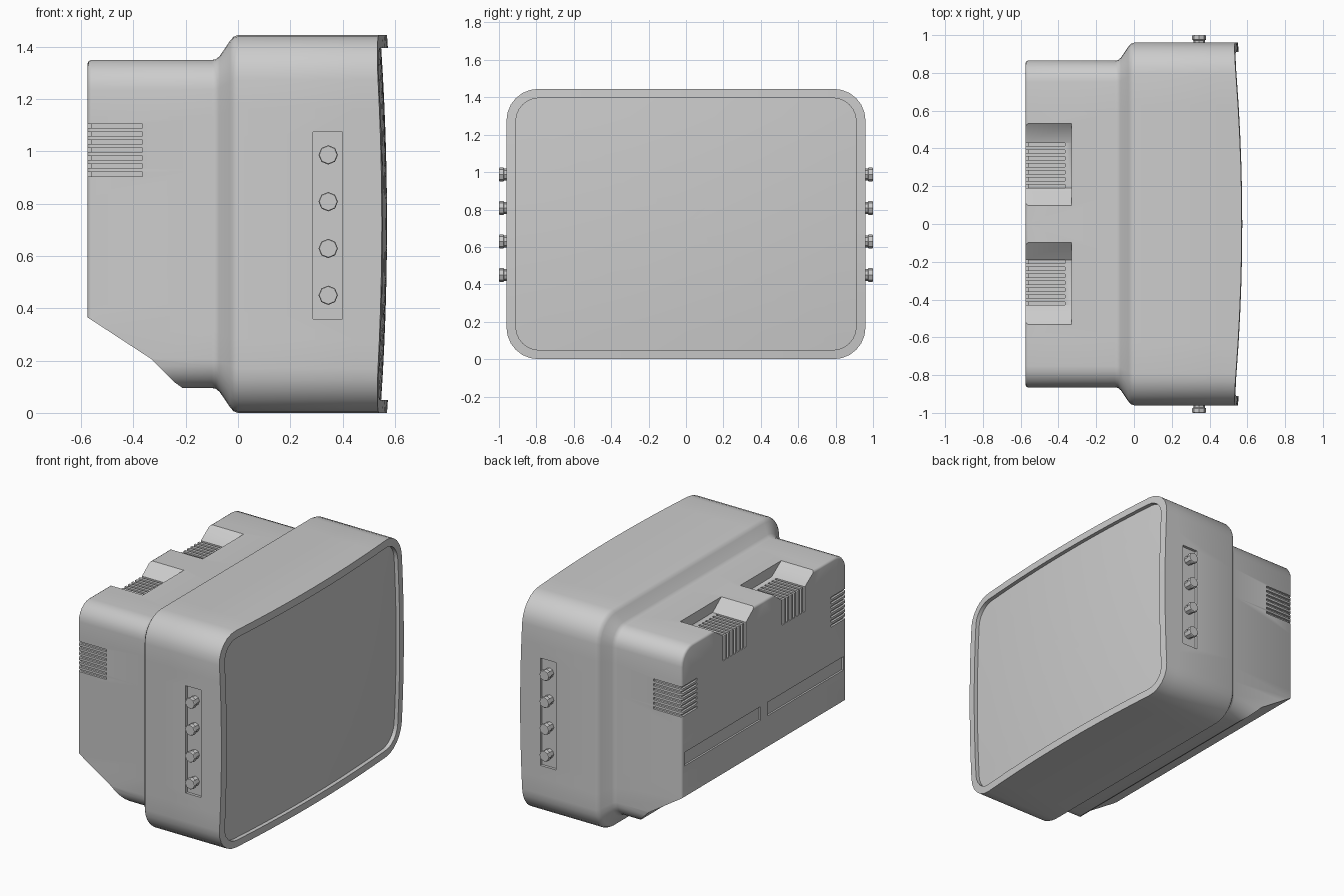
import bpy, bmesh, math
from mathutils import Matrix, Vector

if "Cube" in bpy.data.objects:
    bpy.data.objects.remove(bpy.data.objects["Cube"])

CZ, HY, HZ = 0.7225, 0.96, 0.7225   # case centre height and half sizes


def make(name, bm):
    bmesh.ops.recalc_face_normals(bm, faces=bm.faces)
    me = bpy.data.meshes.new(name)
    bm.to_mesh(me)
    bm.free()
    ob = bpy.data.objects.new(name, me)
    bpy.context.collection.objects.link(ob)
    return ob


def smooth(ob, angle=35):
    bpy.ops.object.select_all(action='DESELECT')
    ob.select_set(True)
    bpy.context.view_layer.objects.active = ob
    bpy.ops.object.shade_smooth_by_angle(angle=math.radians(angle))


def outline(hy, hz, r, seg=6, div=10):
    """Rounded rectangle as (y, z offset) points with divided straight sides."""
    arcs = []
    for k, (sy, sz) in enumerate([(1, 1), (-1, 1), (-1, -1), (1, -1)]):
        arcs.append([Vector((sy * (hy - r) + r * math.cos(a), sz * (hz - r) + r * math.sin(a)))
                     for a in [(k + i / seg) * math.pi / 2 for i in range(seg + 1)]])
    pts = []
    for k in range(4):
        a, b = arcs[k][-1], arcs[(k + 1) % 4][0]
        pts += arcs[k] + [a.lerp(b, i / div) for i in range(1, div)]
    return pts


def loft(bm, rings):
    loops = [[bm.verts.new(p) for p in ring] for ring in rings]
    n = len(loops[0])
    for a, b in zip(loops, loops[1:]):
        for i in range(n):
            j = (i + 1) % n
            bm.faces.new((a[i], a[j], b[j], b[i]))
    return loops


def prism(bm, pts, offset):
    """Extrude a polygon of 3D points by an offset into a closed solid."""
    a, b = loft(bm, [[Vector(p) for p in pts], [Vector(p) + Vector(offset) for p in pts]])
    bm.faces.new(a)
    bm.faces.new(b)


def box(bm, x0, x1, y0, y1, z0, z1):
    prism(bm, [(x0, y0, z0), (x1, y0, z0), (x1, y1, z0), (x0, y1, z0)], (0, 0, z1 - z0))


def front_x(y, z):    # domed bezel face
    return 0.595 - 0.045 * (y / HY) ** 2 - 0.025 * (z / HZ) ** 2


def glass_x(y, z):    # domed screen face
    return 0.57 - 0.042 * (y / 0.91) ** 2 - 0.022 * (z / 0.67) ** 2


def flat_ring(x, inset):
    return [(x, y, CZ + z) for y, z in outline(HY - inset, HZ - inset, 0.17 - 0.6 * inset)]


# case: lofted rear housing, flared step, front housing, bezel and screen well
sections = [(-0.575, 0.108), (-0.571, 0.100), (-0.562, 0.095), (-0.10, 0.095),
            (-0.085, 0.092), (-0.07, 0.08), (-0.03, 0.021), (-0.017, 0.006), (0, 0), (0.45, 0)]
rings = [flat_ring(x, i) for x, i in sections]
edge = outline(HY, HZ, 0.17)
lip = outline(0.91, 0.674, 0.125)
rings.append([(front_x(y, z), y, CZ + z) for y, z in edge])
rings.append([(front_x(y, z), y, CZ + z) for y, z in lip])
rings.append([(0.48, y, CZ + z) for y, z in lip])
bm = bmesh.new()
loops = loft(bm, rings)
bm.faces.new(loops[0])
bm.faces.new(loops[-1])
case = make("case", bm)

# cutters: sloped underside, top dips, panels
FLOOR = 1.28
cut1 = bmesh.new()
slope = [(-0.7, 0.447), (-0.575, 0.365), (-0.33, 0.205), (-0.24, 0.115), (-0.205, 0.09),
         (-0.205, -0.1), (-0.7, -0.1)]
prism(cut1, [(x, -1.2, z) for x, z in slope], (0, 2.4, 0))
for s in (-1, 1):
    dip = [(0.07, 1.38), (0.10, 1.349), (0.19, FLOOR), (0.43, FLOOR), (0.53, 1.349), (0.56, 1.38)]
    prism(cut1, [(-0.7, s * y, z) for y, z in dip], (0.37, 0, 0))
    box(cut1, -0.7, -0.563, s * 0.035, s * 0.835, 0.57, 0.66)        # rear label recesses
    box(cut1, 0.287, 0.40, s * 0.942, s * 1.1, 0.36, 1.075)          # knob recesses

# cutters: vent slots that wrap over the rear edges
cut2 = bmesh.new()
D = 0.014
for s in (-1, 1):
    for i in range(7):
        y = 0.19 + 0.0018 + i * 0.0367
        prism(cut2, [(-0.7, s * y, FLOOR + 0.03), (-0.365, s * y, FLOOR + 0.03),
                     (-0.365, s * y, FLOOR - D), (-0.575 + D, s * y, FLOOR - D),
                     (-0.575 + D, s * y, 1.115), (-0.7, s * y, 1.115)], (0, s * 0.0175, 0))
        z = 0.905 + i * 0.0308
        prism(cut2, [(-0.7, s * 0.89, z), (-0.365, s * 0.89, z),
                     (-0.365, s * (0.865 - D), z), (-0.575 + D, s * (0.865 - D), z),
                     (-0.575 + D, s * 0.705, z), (-0.7, s * 0.705, z)], (0, 0, 0.0155))

for name, cb in (("shape_cutter", cut1), ("vent_cutter", cut2)):
    cutter = make(name, cb)
    mod = case.modifiers.new(name, 'BOOLEAN')
    mod.operation = 'DIFFERENCE'
    mod.solver = 'EXACT'
    mod.object = cutter
    bpy.context.view_layer.objects.active = case
    bpy.ops.object.modifier_apply(modifier=mod.name)
    bpy.data.objects.remove(cutter)
smooth(case)

# screen: domed glass from shrinking outlines
bm = bmesh.new()
rings = [[(glass_x(y * k, z * k), y * k, CZ + z * k) for y, z in lip]
         for k in (1, 0.85, 0.7, 0.55, 0.4, 0.25, 0.1)]
inner = loft(bm, rings)[-1]
tip = bm.verts.new((glass_x(0, 0), 0, CZ))
for i in range(len(inner)):
    bm.faces.new((inner[i], inner[(i + 1) % len(inner)], tip))
screen = make("screen", bm)
if screen.data.polygons[0].normal.x < 0:
    screen.data.flip_normals()
smooth(screen)

# knobs: octagonal stem and wider cap, four per side
for s, side in ((-1, "front"), (1, "back")):
    for i in range(4):
        bm = bmesh.new()
        prof = [(0.935, 0.031), (0.972, 0.031), (0.976, 0.037), (0.996, 0.037), (1.0, 0.034)]
        rings = [[(0.345 + r * math.cos(a), s * y, 0.45 + 0.179 * i + r * math.sin(a))
                  for a in [k * math.pi / 4 for k in range(8)]] for y, r in prof]
        loops = loft(bm, rings)
        bm.faces.new(loops[0])
        bm.faces.new(loops[-1])
        make(f"knob_{side}_{i + 1}", bm)
